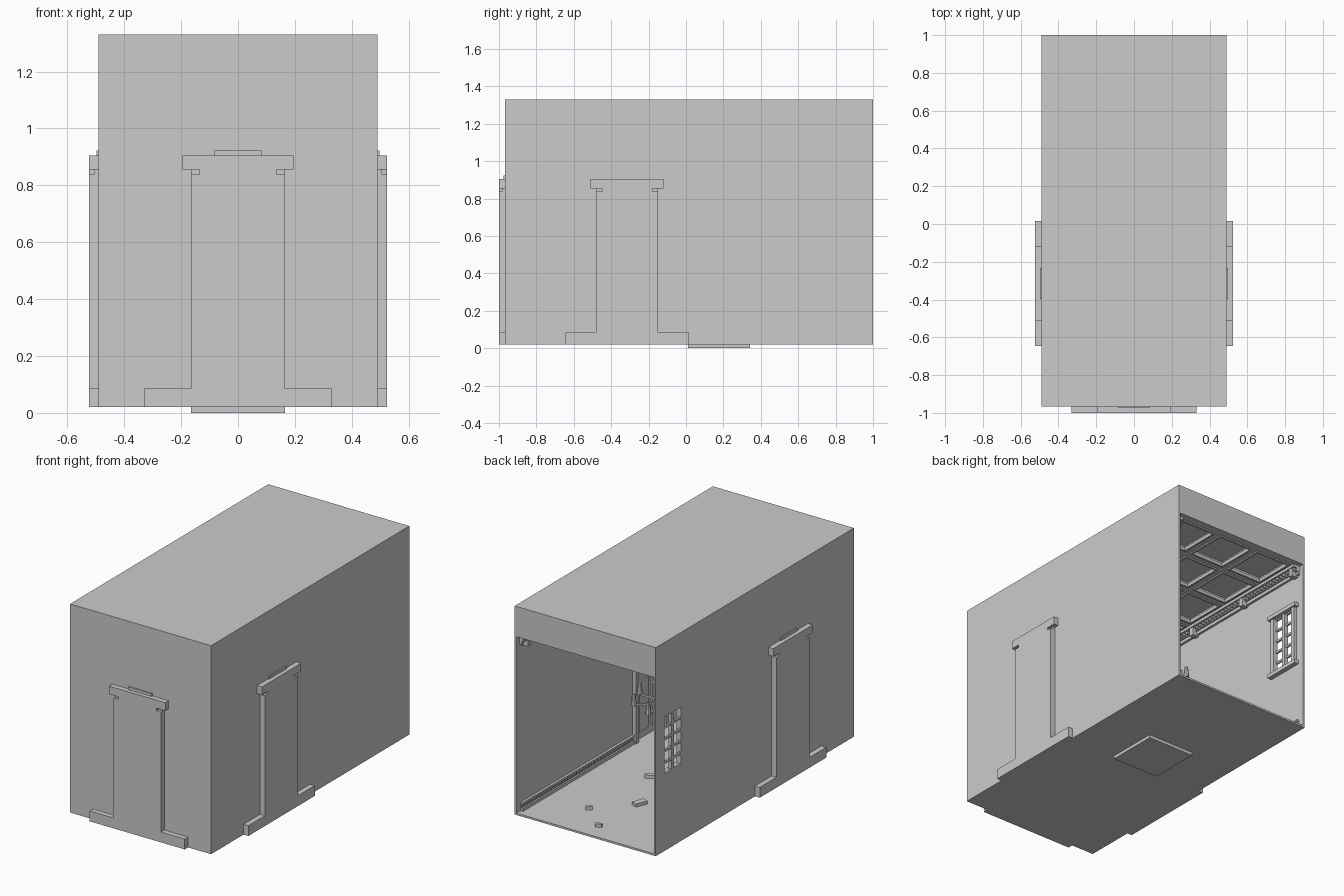
import bpy, bmesh, math, random
from mathutils import Matrix, Vector

if "Cube" in bpy.data.objects:
    bpy.data.objects.remove(bpy.data.objects["Cube"])

W, FRONT, BACK = 0.49, -0.967, 1.0      # outer half width and ends
BASE, TOP, CEIL = 0.02, 1.33, 1.14
T = 0.012                               # wall thickness
IN = W - T
DOOR_Y = -0.315


def add_object(name, bm, matrix=Matrix()):
    bmesh.ops.recalc_face_normals(bm, faces=bm.faces)
    mesh = bpy.data.meshes.new(name)
    bm.to_mesh(mesh)
    bm.free()
    obj = bpy.data.objects.new(name, mesh)
    obj.matrix_world = matrix
    bpy.context.collection.objects.link(obj)
    return obj


def boxes(name, ranges, matrix=Matrix()):
    bm = bmesh.new()
    for x0, x1, y0, y1, z0, z1 in ranges:
        size = Matrix.Diagonal((x1 - x0, y1 - y0, z1 - z0, 1))
        mid = Matrix.Translation(((x0 + x1) / 2, (y0 + y1) / 2, (z0 + z1) / 2))
        bmesh.ops.create_cube(bm, size=1, matrix=mid @ size)
    return add_object(name, bm, matrix)


def prism(name, outline, y0, y1, matrix=Matrix()):
    # Extrude an x-z outline along y
    bm = bmesh.new()
    face = bm.faces.new([bm.verts.new((x, y0, z)) for x, z in outline])
    ext = bmesh.ops.extrude_face_region(bm, geom=[face])["geom"]
    verts = [v for v in ext if isinstance(v, bmesh.types.BMVert)]
    bmesh.ops.translate(bm, verts=verts, vec=(0, y1 - y0, 0))
    return add_object(name, bm, matrix)


def cut(target, cutter):
    mod = target.modifiers.new("cut", "BOOLEAN")
    mod.operation, mod.solver, mod.object = "DIFFERENCE", "EXACT", cutter
    bpy.context.view_layer.objects.active = target
    bpy.ops.object.modifier_apply(modifier=mod.name)
    bpy.data.objects.remove(cutter)


# Room shell, open at the back
shell = boxes("room_shell", [(-W, W, FRONT, BACK, BASE, TOP)])
cut(shell, boxes("room_cutter", [(-IN, IN, FRONT + T, BACK + 0.1, BASE + T, CEIL)]))

# Sunken ceiling panels
coffers = []
for col in (-1, 0, 1):
    for row in range(6):
        x, y = col * 0.29, 0.81 - row * 0.32
        coffers.append((x - 0.125, x + 0.125, y - 0.14, y + 0.14, CEIL - 0.02, CEIL + 0.03))
cut(shell, boxes("coffer_cutter", coffers))
rims = []
for x0, x1, y0, y1, _, _ in coffers:
    for x in (x0, x1 - 0.012):
        rims.append((x, x + 0.012, y0, y1, CEIL - 0.008, CEIL + 0.012))
    for y in (y0, y1 - 0.012):
        rims.append((x0, x1, y, y + 0.012, CEIL - 0.008, CEIL + 0.012))
boxes("ceiling_panel_rims", rims)

# Window in the right wall: two columns of five panes
WIN_Y, WIN_Z, PITCH = 0.83, 0.505, 0.074
panes = []
for side in (-1, 1):
    for row in range(5):
        y, z = WIN_Y + side * 0.047, WIN_Z + row * PITCH
        panes.append((-W - 0.1, -IN + 0.1, y - 0.034, y + 0.034, z, z + 0.06))
cut(shell, boxes("pane_cutter", panes))
win_top = WIN_Z + 5 * PITCH
frame = [(-IN, -IN + 0.03, WIN_Y - 0.125, WIN_Y + 0.125, WIN_Z - 0.03, WIN_Z - 0.005),
         (-IN, -IN + 0.03, WIN_Y - 0.125, WIN_Y + 0.125, win_top - 0.005, win_top + 0.02),
         (-IN, -IN + 0.012, WIN_Y - 0.01, WIN_Y + 0.01, WIN_Z, win_top)]
for y in (WIN_Y - 0.095, WIN_Y + 0.095):
    frame.append((-IN, -IN + 0.02, y - 0.012, y + 0.012, WIN_Z - 0.01, win_top))
boxes("window_frame", frame)

# Doorways: outer relief and inner trim, three walls
half = [(0.33, BASE), (0.33, 0.085), (0.165, 0.085), (0.165, 0.838), (0.135, 0.838),
        (0.135, 0.855), (0.195, 0.855), (0.195, 0.905)]
outline = half + [(-x, z) for x, z in reversed(half)]


def doorway(name, x, y, angle):
    m = Matrix.Translation((x, y, 0)) @ Matrix.Rotation(math.radians(angle), 4, "Z")
    prism(name + "_door_relief", outline, -0.033, 0.002, m)
    boxes(name + "_door_cap", [(-0.083, 0.083, -0.008, 0.002, 0.905, 0.922)], m)
    trim = [(-0.195, 0.195, T, T + 0.04, 0.855, 0.905),
            (-0.083, 0.083, T, T + 0.03, 0.905, 0.922)]
    for s in (-1, 1):
        a, b = sorted((s * 0.135, s * 0.165))
        trim.append((a, b, T, T + 0.025, BASE + T, 0.855))
        boxes(name + "_door_bracket", [(a, b, -0.016, 0.002, 0.838, 0.855)], m)
        for z0, z1 in ((0.08, 0.4), (0.46, 0.79)):
            a, b = sorted((s * 0.02, s * 0.11))
            trim.append((a, b, T, T + 0.01, z0, z1))
    boxes(name + "_door_trim", trim, m)


doorway("front", 0, FRONT, 0)
doorway("left", W, DOOR_Y, 90)
doorway("right", -W, DOOR_Y, -90)

# Skirting and cornice with rows of small blocks
for s, label in ((1, "left"), (-1, "right")):
    def wall_box(depth, y0, y1, z0, z1):
        a, b = sorted((s * IN, s * (IN - depth)))
        return (a, b, y0, y1, z0, z1)

    skirting = []
    for y0, y1 in ((FRONT + T, DOOR_Y - 0.165), (DOOR_Y + 0.165, 0.96)):
        skirting += [wall_box(0.018, y0, y1, BASE + T, 0.05),
                     wall_box(0.008, y0, y1, 0.05, 0.075),
                     wall_box(0.016, y0, y1, 0.075, 0.085)]
        for i in range(int((y1 - y0) / 0.03)):
            y = y0 + 0.03 * i
            skirting.append(wall_box(0.014, y + 0.005, y + 0.02, 0.055, 0.075))
    boxes(label + "_skirting", skirting)

    cornice = [wall_box(0.05, FRONT + T, 0.97, 1.122, CEIL),
               wall_box(0.025, FRONT + T, 0.97, 1.1, 1.122),
               wall_box(0.015, FRONT + T, 0.97, 1.08, 1.1)]
    for i in range(63):
        y = 0.96 - 0.03 * i
        cornice.append(wall_box(0.038, y - 0.015, y, 1.105, 1.122))
    for i in range(5):
        y = 0.95 - 0.46 * i
        cornice.append(wall_box(0.045, y - 0.03, y, 1.07, 1.122))
    boxes(label + "_cornice", cornice)

front_in = FRONT + T
boxes("front_cornice", [(-IN, IN, front_in, front_in + 0.05, 1.122, CEIL),
                        (-IN, IN, front_in, front_in + 0.02, 1.08, 1.122)])
boxes("front_skirting", [(-IN, -0.165, front_in, front_in + 0.016, BASE + T, 0.085),
                         (0.165, IN, front_in, front_in + 0.016, BASE + T, 0.085)])

# Plate under the floor
boxes("under_floor_plate", [(-0.165, 0.165, 0.012, 0.342, 0, BASE + 0.002)])

# Hanging lamp
lamp = Vector((0, 0.175, 0))
bm = bmesh.new()
for r, z0, z1 in ((0.006, 0.5, CEIL), (0.03, 0.52, 0.58), (0.04, 1.11, CEIL)):
    bmesh.ops.create_cone(bm, cap_ends=True, segments=12, radius1=r, radius2=r, depth=z1 - z0,
                          matrix=Matrix.Translation(lamp + Vector((0, 0, (z0 + z1) / 2))))
for i in range(8):
    a = math.tau * i / 8
    tip = lamp + Vector((0.2 * math.cos(a), 0.2 * math.sin(a), 0.575))
    bmesh.ops.create_cone(bm, cap_ends=True, segments=8, radius1=0.018, radius2=0.01, depth=0.07,
                          matrix=Matrix.Translation(tip))
    arm = Matrix.Translation(lamp + Vector((0, 0, 0.54))) @ Matrix.Rotation(a, 4, "Z")
    bmesh.ops.create_cube(bm, size=1, matrix=arm @ Matrix.Translation((0.1, 0, 0))
                          @ Matrix.Diagonal((0.2, 0.012, 0.012, 1)))
add_object("hanging_lamp", bm)

# Loose chunks on the floor
random.seed(4)
for x, y, size in ((0.17, 0.72, 0.02), (-0.01, 0.88, 0.02), (-0.03, 0.5, 0.04), (0.13, 0.17, 0.03)):
    spin = Matrix.Translation((x, y, BASE + T)) @ Matrix.Rotation(random.random() * 3, 4, "Z")
    boxes("floor_chunk", [(-size, size, -size / 2, size / 2, 0, 0.02)], spin)
